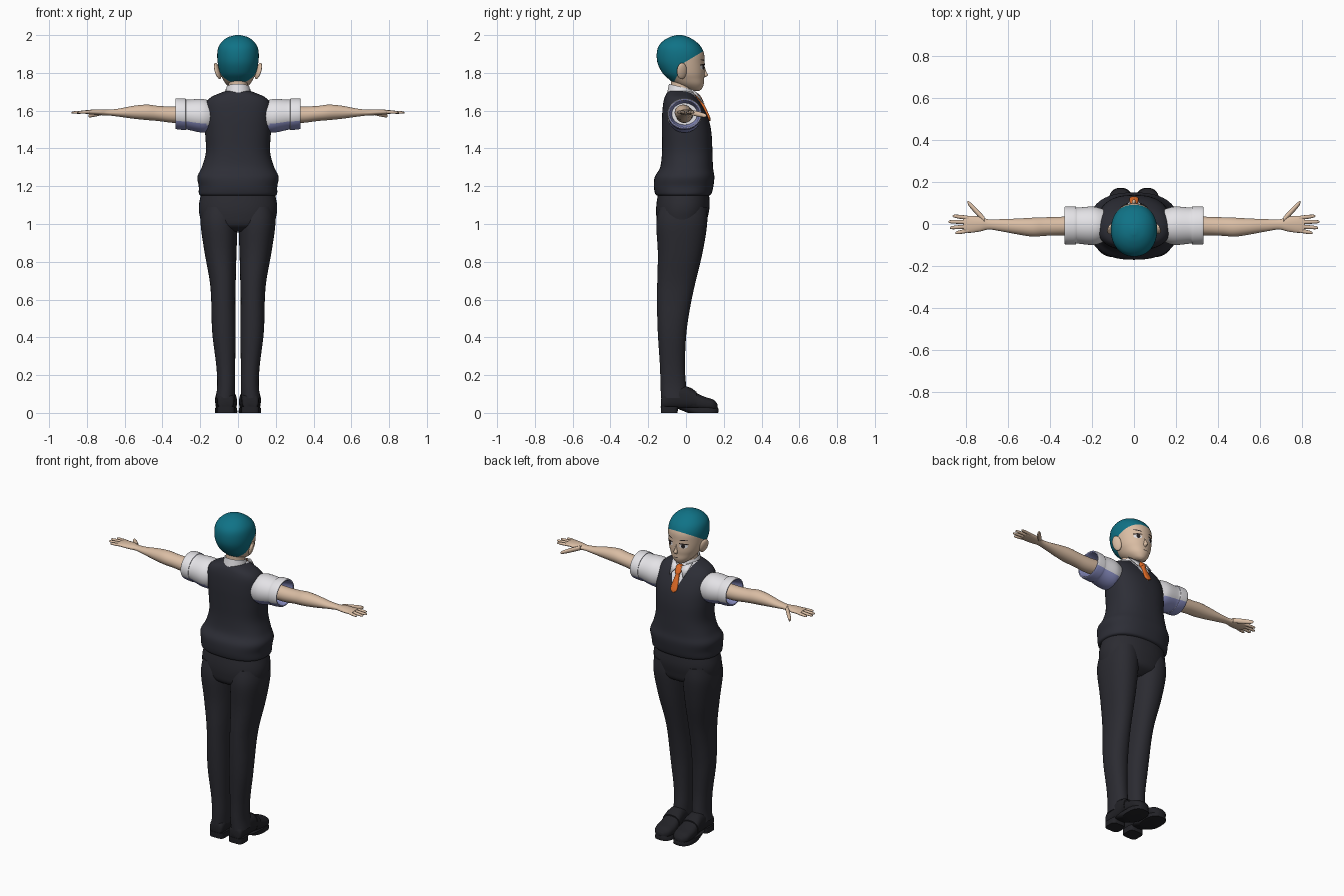
import bpy, bmesh, math
from mathutils import Vector, Matrix
from mathutils.bvhtree import BVHTree

cube = bpy.data.objects.get("Cube")
if cube:
    bpy.data.objects.remove(cube, do_unlink=True)


def material(name, r, g, b):
    m = bpy.data.materials.new(name)
    m.use_nodes = True
    m.diffuse_color = (r, g, b, 1)
    shader = m.node_tree.nodes["Principled BSDF"]
    shader.inputs["Base Color"].default_value = (r, g, b, 1)
    shader.inputs["Roughness"].default_value = 0.8
    return m


HAIR = material("teal hair", .005, .17, .24)
SKIN = material("skin", .7, .51, .37)
VEST = material("charcoal vest", .026, .027, .037)
TROUSER = material("dark trousers", .024, .024, .031)
SHOE = material("black leather", .016, .016, .02)
SHIRT = material("white cloth", .78, .77, .8)
SHADE = material("lavender cloth", .27, .29, .58)
TIE = material("orange tie", .76, .15, .02)
INK = material("dark eye", .02, .015, .015)


def finish(name, bm, mats, rule=None, mirror=False):
    """Turn a bmesh into a smooth object, coloured by a rule on its faces."""
    bm.normal_update()
    if rule:
        for f in bm.faces:
            f.material_index = rule(f.calc_center_median(), f.normal)
    me = bpy.data.meshes.new(name)
    bm.to_mesh(me)
    bm.free()
    for m in mats:
        me.materials.append(m)
    ob = bpy.data.objects.new(name, me)
    bpy.context.collection.objects.link(ob)
    bpy.ops.object.select_all(action='DESELECT')
    bpy.context.view_layer.objects.active = ob
    ob.select_set(True)
    bpy.ops.object.shade_smooth_by_angle(angle=math.radians(45))
    if mirror:
        ob.modifiers.new("mirror", 'MIRROR').use_mirror_merge = False
    return ob


def spline(rows, sub):
    """Smooth the list of cross-sections."""
    rows = [Vector(r) for r in rows]
    out = []
    for i in range(len(rows) - 1):
        a, b = rows[max(i - 1, 0)], rows[i]
        c, d = rows[i + 1], rows[min(i + 2, len(rows) - 1)]
        for k in range(sub):
            t = k / sub
            out.append(b + (c - a) * t / 2 + (a * 2 - b * 5 + c * 4 - d) * t * t / 2
                       + (b * 3 - a - c * 3 + d) * t ** 3 / 2)
    return out + [rows[-1]]


def loft(name, axis, rows, mats, p=2, seg=40, sub=5, caps=True, bend=None,
         cuts=(), rule=None, mirror=False):
    """Skin rounded sections (position, a min, a max, b min, b max)."""
    bm = bmesh.new()
    rings = []
    for t, a0, a1, b0, b1 in spline(rows, sub):
        ring = []
        for k in range(seg):
            u = math.tau * k / seg
            c, s = math.cos(u), math.sin(u)
            a = (a0 + a1) / 2 + (a1 - a0) / 2 * math.copysign(abs(c) ** (2 / p), c)
            b = (b0 + b1) / 2 + (b1 - b0) / 2 * math.copysign(abs(s) ** (2 / p), s)
            co = Vector({'x': (t, a, b), 'y': (a, t, b), 'z': (a, b, t)}[axis])
            if bend:
                co += Vector(bend(co))
            ring.append(bm.verts.new(co))
        rings.append(ring)
    for r, q in zip(rings, rings[1:]):
        for k in range(seg):
            j = (k + 1) % seg
            bm.faces.new((r[k], r[j], q[j], q[k]))
    if caps:
        bm.faces.new(rings[0])
        bm.faces.new(rings[-1])
    bmesh.ops.recalc_face_normals(bm, faces=bm.faces)
    for co, no in cuts:
        bmesh.ops.bisect_plane(bm, geom=bm.verts[:] + bm.edges[:] + bm.faces[:],
                               plane_co=co, plane_no=no)
    return finish(name, bm, mats, rule, mirror)


# Head with painted hair cap
def hair_rule(c, n):
    return 0 if c.z > 1.86 + min(.6 * c.y, 2 * c.y + .02) else 1


head = loft("head", 'z', [
    (1.705, -.012, .012, .045, .07), (1.715, -.035, .035, .0, .083),
    (1.74, -.063, .063, -.055, .094), (1.77, -.082, .082, -.095, .096),
    (1.8, -.096, .096, -.125, .099), (1.85, -.107, .107, -.15, .098),
    (1.9, -.11, .11, -.155, .096), (1.94, -.102, .102, -.146, .078),
    (1.97, -.08, .08, -.12, .047), (1.99, -.05, .05, -.085, .012),
    (2, -.012, .012, -.05, -.02)], [HAIR, SKIN], p=2.1, seg=56,
    cuts=[((0, 0, 1.86), (0, -.6, 1)), ((0, -.01, 1.86), (0, -2, 1))], rule=hair_rule)
loft("nose", 'z', [(1.775, -.006, .006, .08, .098), (1.788, -.011, .011, .08, .117),
                   (1.805, -.008, .008, .08, .108), (1.84, -.004, .004, .08, .097)],
     [SKIN], seg=16)
loft("neck", 'z', [(1.65, -.055, .055, -.08, .03), (1.77, -.05, .05, -.08, .03)], [SKIN])

# Ears
bm = bmesh.new()
bmesh.ops.create_uvsphere(bm, u_segments=20, v_segments=12, radius=1, matrix=(
    Matrix.Translation((.108, -.022, 1.81)) @ Matrix.Rotation(.3, 4, 'Y')
    @ Matrix.Rotation(.4, 4, 'Z') @ Matrix.Diagonal((.012, .028, .045, 1))))
finish("ear", bm, [SKIN], mirror=True)

# Painted face plates, laid on the head surface
face_tree = BVHTree.FromPolygons([v.co for v in head.data.vertices],
                                 [f.vertices[:] for f in head.data.polygons])


def plate(name, cx, cz, rx, rz, mat, lift, tilt=0, mirror=True):
    bm = bmesh.new()

    def drop(x, z):
        hit = face_tree.ray_cast(Vector((x, 1, z)), Vector((0, -1, 0)))[0]
        return bm.verts.new((x, hit.y + lift, z))

    rim = []
    for k in range(20):
        u = math.tau * k / 20
        a, b = rx * math.cos(u), rz * math.sin(u)
        rim.append(drop(cx + a * math.cos(tilt) - b * math.sin(tilt),
                        cz + a * math.sin(tilt) + b * math.cos(tilt)))
    mid = drop(cx, cz)
    for k in range(20):
        bm.faces.new((mid, rim[k], rim[k - 1]))
    finish(name, bm, [mat], mirror=mirror)


plate("eye_white", .045, 1.83, .022, .013, SHIRT, .002)
plate("iris", .044, 1.831, .01, .013, INK, .004)
plate("upper_lash", .046, 1.844, .026, .004, INK, .005, -.1)
plate("eyebrow", .046, 1.868, .024, .003, INK, .003, .12)
plate("mouth", 0, 1.752, .017, .002, INK, .003, mirror=False)

# Vest with the shirt showing in the neckline
SLOPE, LOW = .42, 1.54


def neck_rule(c, n):
    return 1 if c.y > -.02 and abs(c.x) < SLOPE * (c.z - LOW) else 0


loft("vest", 'z', [
    (1.15, -.195, .195, -.15, .12), (1.16, -.207, .207, -.163, .135),
    (1.2, -.208, .208, -.17, .145), (1.25, -.215, .215, -.165, .15),
    (1.3, -.192, .192, -.137, .143), (1.38, -.17, .17, -.127, .14),
    (1.48, -.174, .174, -.127, .135), (1.56, -.178, .178, -.127, .118),
    (1.63, -.173, .173, -.122, .084), (1.67, -.145, .145, -.113, .055),
    (1.695, -.09, .09, -.1, .036), (1.71, -.05, .05, -.08, .01)],
    [VEST, SHIRT], p=2.4, seg=56, rule=neck_rule,
    cuts=[((0, 0, LOW), (s, 0, -SLOPE)) for s in (1, -1)])

# Collar and tie
loft("collar", 'z', [(1.68, -.075, .075, -.102, .055), (1.71, -.068, .068, -.096, .045),
                     (1.742, -.06, .06, -.09, .036)], [SHIRT], caps=False,
     bend=lambda v: (0, 0, -.25 * (v.y + .09)))
bm = bmesh.new()
bm.faces.new([bm.verts.new(c) for c in
              ((.008, .064, 1.685), (.046, .094, 1.632), (.068, .026, 1.71))])
wing = finish("collar_wing", bm, [SHIRT], mirror=True)
wing.modifiers.new("thickness", 'SOLIDIFY').thickness = .005
loft("tie", 'z', [
    (1.545, -.003, .003, .118, .13), (1.565, -.022, .022, .11, .128),
    (1.635, -.012, .012, .075, .096), (1.647, -.013, .013, .07, .092),
    (1.655, -.018, .018, .065, .09), (1.685, -.021, .021, .045, .072),
    (1.69, -.015, .015, .045, .06)], [TIE], p=3, seg=20)


# Rolled sleeves, lavender underneath and inside
def sleeve_rule(c, n):
    inside = c.y * n.y + (c.z - 1.58) * n.z < 0 and c.x > .2
    return 1 if inside or n.z < -.5 else 0


loft("sleeve", 'x', [
    (.12, -.07, .06, 1.52, 1.63), (.16, -.092, .075, 1.488, 1.655),
    (.2, -.1, .083, 1.485, 1.662), (.27, -.093, .078, 1.5, 1.658),
    (.28, -.098, .083, 1.497, 1.664), (.325, -.097, .083, 1.502, 1.665),
    (.33, -.09, .076, 1.508, 1.658), (.32, -.085, .07, 1.515, 1.652),
    (.25, -.075, .06, 1.525, 1.64)], [SHIRT, SHADE], rule=sleeve_rule, mirror=True)

# Arms and hands
loft("arm", 'x', [
    (.2, -.055, .04, 1.54, 1.63), (.33, -.054, .035, 1.535, 1.622),
    (.42, -.056, .032, 1.545, 1.625), (.48, -.06, .03, 1.55, 1.632),
    (.55, -.05, .026, 1.557, 1.626), (.63, -.035, .023, 1.568, 1.611),
    (.69, -.026, .022, 1.575, 1.605), (.73, -.035, .034, 1.576, 1.607),
    (.78, -.042, .039, 1.58, 1.605), (.81, -.038, .034, 1.584, 1.602)],
    [SKIN], seg=28, mirror=True)


def finger(name, start, tip, y, r, slope, drop):
    z = 1.593
    rows = [(t, y - k, y + k, z - k * .85, z + k * .85) for t, k in
            ((start, r), ((start + tip) / 2, r), (tip - .008, r * .75), (tip, r * .2))]
    loft(name, 'x', rows, [SKIN], seg=14, mirror=True,
         bend=lambda v: (0, (v.x - start) * slope, (v.x - start) * drop))


for i, (label, tip) in enumerate([("index", .862), ("middle", .882),
                                  ("ring", .876), ("little", .85)]):
    finger(label + "_finger", .785, tip, .029 - .02 * i, .0095, .12 - .1 * i, -.03)
finger("thumb", .71, .792, .018, .016, 1.05, -.25)

# Trousers
loft("trouser_hips", 'z', [
    (1.18, -.19, .19, -.145, .12), (1.1, -.207, .207, -.157, .125),
    (1.04, -.202, .202, -.157, .116), (.99, -.18, .18, -.145, .1),
    (.96, -.1, .1, -.1, .05)], [TROUSER], p=2.2, mirror=False)
loft("trouser_leg", 'z', [
    (1.09, .01, .19, -.14, .11), (1, .003, .198, -.157, .112),
    (.85, .008, .177, -.149, .088), (.7, .012, .15, -.152, .052),
    (.6, .014, .142, -.153, .03), (.5, .013, .14, -.152, .012),
    (.4, .013, .134, -.148, 0), (.25, .015, .115, -.138, -.006),
    (.15, .015, .11, -.135, 0), (.08, .018, .117, -.132, .006)],
    [TROUSER], p=2.2, mirror=True)

# Shoes
loft("shoe_upper", 'y', [
    (-.132, .04, .09, .025, .07), (-.12, .022, .108, .02, .1),
    (-.05, .018, .112, .02, .14), (.01, .014, .115, .02, .138),
    (.05, .01, .118, .015, .108), (.1, .006, .12, .012, .085),
    (.145, .015, .113, .012, .07), (.168, .045, .085, .015, .045)],
    [SHOE], p=2.5, mirror=True)
loft("shoe_strap", 'y', [(.025, .012, .118, .02, .134), (.055, .006, .122, .02, .112)],
     [SHOE], p=2.5, mirror=True)
loft("shoe_heel", 'z', [(0, .018, .112, -.132, -.045), (.035, .018, .112, -.134, -.04)],
     [SHOE], p=4, mirror=True)
loft("shoe_sole", 'z', [(0, .004, .122, .01, .17), (.012, .004, .122, -.02, .172),
                        (.028, .006, .12, -.06, .17)], [SHOE], p=2.6, mirror=True)
